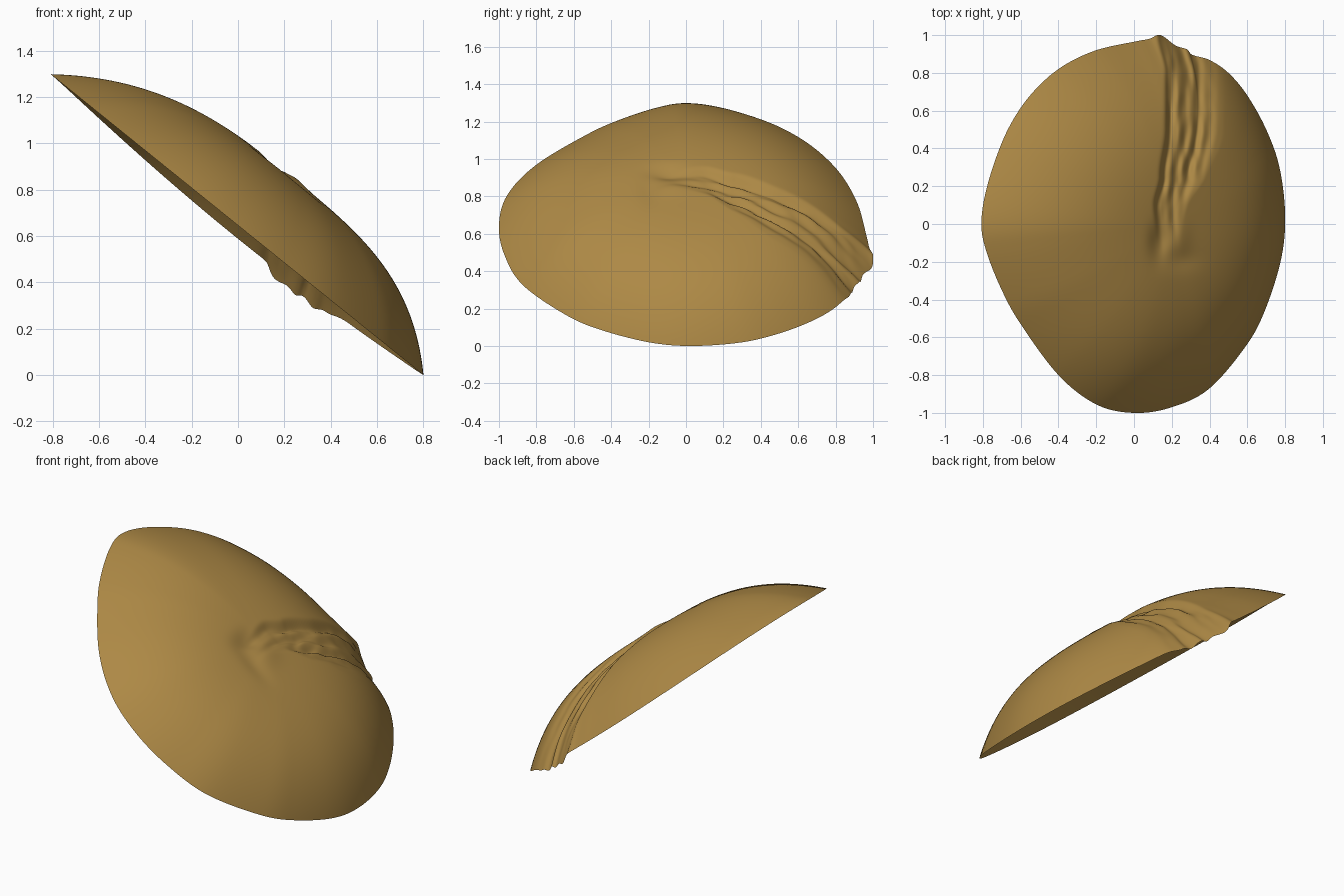
import bpy, bmesh, math
from mathutils import Vector, noise

if "Cube" in bpy.data.objects:
    bpy.data.objects.remove(bpy.data.objects["Cube"])

# Rim outline seen from the top (x, y), anticlockwise
RIM = [(.8, .05), (.77, .3), (.7, .5), (.6, .68), (.5, .8), (.4, .868), (.31, .895),
       (.28, .925), (.22, .945), (.14, 1.0), (.08, .98), (0, .965), (-.2, .92), (-.37, .84),
       (-.5, .735), (-.61, .6), (-.7, .43), (-.78, .19), (-.808, 0), (-.78, -.15),
       (-.7, -.35), (-.6, -.53), (-.4, -.8), (-.2, -.955), (0, -1.0), (.2, -.97),
       (.4, -.87), (.6, -.635), (.7, -.44), (.78, -.18)]
# Left crease of the groove: (y, x)
CREASE = [(-.25, .14), (-.05, .13), (.1, .12), (.25, .15), (.5, .18), (.8, .18), (1.0, .14)]
U = Vector((.778, 0, -.628))      # down the tilted rim plane
N = Vector((.628, 0, .778))       # out of the rim plane
RINGS, STEPS, HEIGHT = 120, 12, .308


def smooth(a, b, x):
    t = max(0, min(1, (x - a) / (b - a)))
    return t * t * (3 - 2 * t)


def lookup(table, k):
    for (a, va), (b, vb) in zip(table, table[1:]):
        if k <= b:
            return va + (vb - va) * smooth(a, b, k)
    return table[-1][1]


def rim_samples():
    out, n = [], len(RIM)
    for i in range(n):
        a, b, c, d = (Vector(RIM[(i + k) % n]) for k in (-1, 0, 1, 2))
        for s in range(STEPS):
            t = s / STEPS
            out.append(.5 * (2 * b + (c - a) * t + (2 * a - 5 * b + 4 * c - d) * t ** 2
                             + (3 * b - a - 3 * c + d) * t ** 3))
    return out


def groove(x, y):
    """Downward dent of the wrinkled channel and its end pit."""
    d = x - lookup(CREASE, y)
    width = .10 + .14 * smooth(-.1, .5, y)
    along = smooth(-.2, .3, y)
    band = smooth(-.015, .02, d) * (1 - smooth(width * .6, width * 1.25, d))
    wob = noise.noise(Vector((x * 9, y * 4, 0)))
    wrinkle = math.sin(d * 2 * math.pi / .07 + 1.5 * wob + 1.2 * math.sin(y * 6))
    rough = noise.noise(Vector((x * 26, y * 10, 3)))
    dent = band * along * (.042 + .007 * wrinkle + .010 * rough)
    dent += .016 * math.exp(-(d / .014) ** 2) * smooth(-.12, .1, y)
    dent += .028 * math.exp(-((x - .13) / .045) ** 2 - ((y + .1) / .09) ** 2)
    dent += .012 * math.exp(-((x - .24) / .1) ** 2 - ((y + .19) / .06) ** 2)
    dent -= .010 * math.exp(-((x - .25) / .05) ** 2 - ((y + .06) / .09) ** 2)
    return dent


def shell_point(r, q):
    # the rim sags a little along the back
    ang = math.atan2(r.y, r.x * 1.284)
    sag = -.045 * max(0, math.sin(ang)) ** 2
    u, v = (r.x - .628 * sag) / .778, r.y
    c, s = math.cos(ang), math.sin(ang)
    power = (3.4 if c > 0 else 2.6) * c * c + (2.8 if s > 0 else 3.0) * s * s
    w = sag * q ** 3 + HEIGHT * (1 - q ** power)
    p = Vector((0, v * q, .65)) + U * u * q + N * w
    p.z -= groove(p.x, p.y)
    return p


# Open domed shell made of rings shrinking to the crown
bm = bmesh.new()
rim = rim_samples()
rings = [[bm.verts.new(shell_point(r, i / RINGS)) for r in rim] for i in range(1, RINGS + 1)]
crown = bm.verts.new(shell_point(Vector((1e-4, 0)), 0))
m = len(rim)
for j in range(m):
    k = (j + 1) % m
    bm.faces.new((crown, rings[0][j], rings[0][k]))
    for a, b in zip(rings, rings[1:]):
        bm.faces.new((a[j], b[j], b[k], a[k]))
low = min(v.co.z for v in bm.verts)
for v in bm.verts:
    v.co.z -= low
for f in bm.faces:
    f.smooth = True
mesh = bpy.data.meshes.new("shell")
bm.to_mesh(mesh)
bm.free()
shell = bpy.data.objects.new("shell", mesh)
bpy.context.collection.objects.link(shell)

mat = bpy.data.materials.new("ochre")
mat.diffuse_color = (.42, .25, .06, 1)
mat.use_nodes = True
mat.node_tree.nodes["Principled BSDF"].inputs["Base Color"].default_value = mat.diffuse_color
mesh.materials.append(mat)
